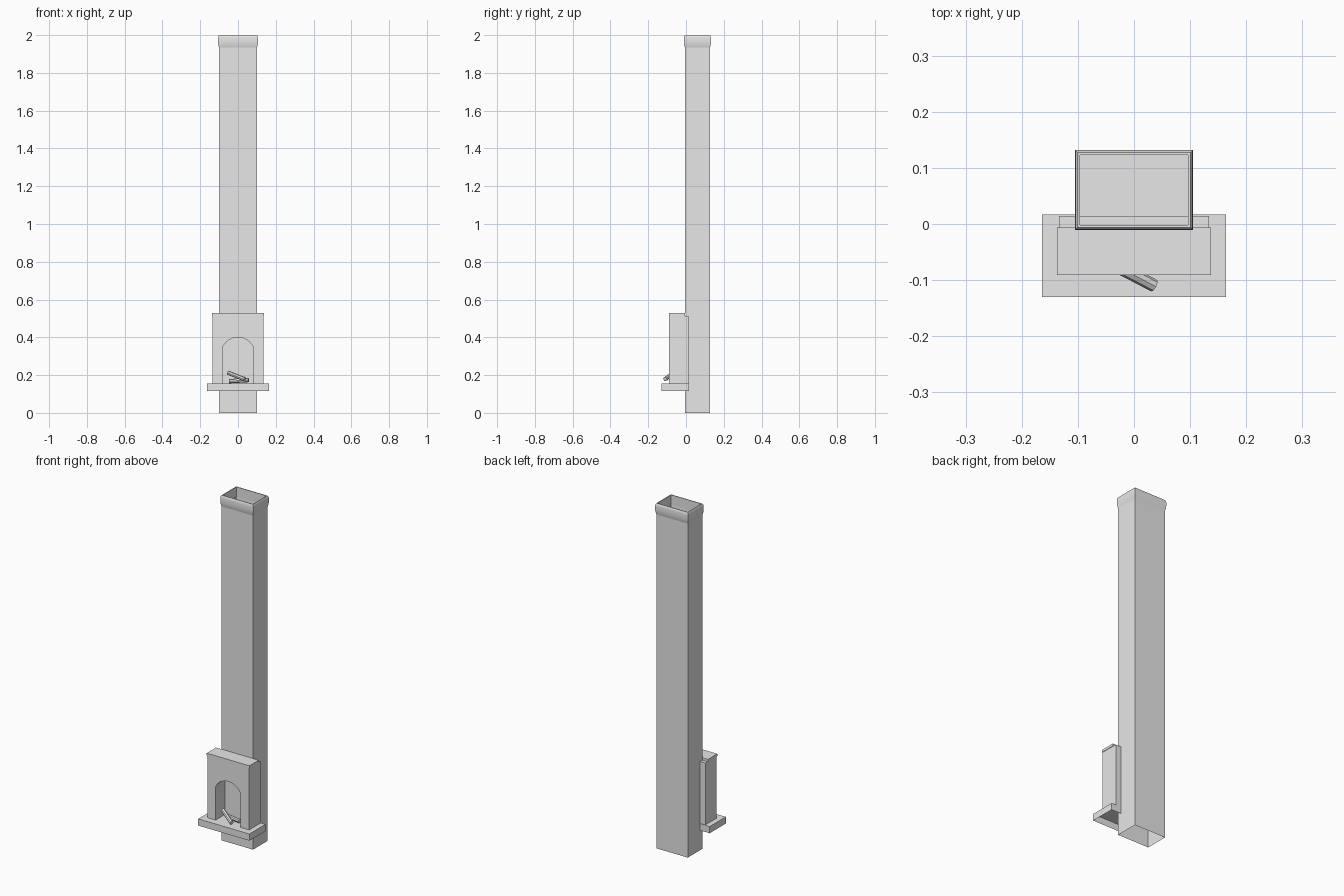
import bpy, bmesh, math
from mathutils import Vector

if "Cube" in bpy.data.objects:
    bpy.data.objects.remove(bpy.data.objects["Cube"])

stone = bpy.data.materials.new("plain_grey")
stone.diffuse_color = (0.8, 0.8, 0.8, 1)
stone.use_nodes = True
stone.node_tree.nodes["Principled BSDF"].inputs["Base Color"].default_value = stone.diffuse_color


def finish(name, bm, smooth=False):
    bmesh.ops.recalc_face_normals(bm, faces=bm.faces[:])
    mesh = bpy.data.meshes.new(name)
    bm.to_mesh(mesh)
    bm.free()
    mesh.materials.append(stone)
    obj = bpy.data.objects.new(name, mesh)
    bpy.context.collection.objects.link(obj)
    if smooth:
        bpy.context.view_layer.objects.active = obj
        obj.select_set(True)
        bpy.ops.object.shade_smooth_by_angle(angle=math.radians(35))
        obj.select_set(False)
    return obj


def box(name, x, y0, y1, z0, z1, open_bottom=False):
    bm = bmesh.new()
    bmesh.ops.create_cube(bm, size=1)
    for v in bm.verts:
        v.co = (v.co.x * 2 * x, y1 if v.co.y > 0 else y0, z1 if v.co.z > 0 else z0)
    if open_bottom:
        low = [f for f in bm.faces if all(v.co.z < z0 + 1e-5 for v in f.verts)]
        bmesh.ops.delete(bm, geom=low, context='FACES_ONLY')
    return finish(name, bm)


# Flue rectangle, shared by the shaft and its lip
FX, FY0, FY1 = 0.1005, -0.006, 0.127


def rings(name, profile, smooth=False):
    """Loft rectangles given as (offset from flue, height)."""
    bm = bmesh.new()
    last = None
    for d, z in profile:
        ring = [bm.verts.new(p) for p in (
            (-FX - d, FY0 - d, z), (FX + d, FY0 - d, z),
            (FX + d, FY1 + d, z), (-FX - d, FY1 + d, z))]
        if last:
            for i in range(4):
                j = (i + 1) % 4
                bm.faces.new((last[i], last[j], ring[j], ring[i]))
        last = ring
    return finish(name, bm, smooth)


# Tall open shaft, rounded lip and floor inside the flue
rings("chimney_shaft", [(0, 0), (0, 1.935)])
rings("chimney_lip", [(0, 1.935), (0.004, 1.95), (0.005, 1.965), (0.005, 1.985),
                      (0.0035, 1.995), (0, 2.0), (-0.004, 2.0), (-0.004, 1.94)], True)
box("flue_floor", FX, FY0, FY1, 0.155, 0.157)

# Hearth slab, hollow underneath
box("hearth", 0.164, -0.13, 0.017, 0.116, 0.155, open_bottom=True)

# Fireplace surround: outline with an arched opening, extruded backwards
W, TOP, BASE = 0.134, 0.514, 0.155
half, spring, rise = 0.08, 0.35, 0.05
radius = (half ** 2 + rise ** 2) / (2 * rise)
sweep = math.asin(half / radius)
outline = [(-half, BASE), (-W, BASE), (-W, TOP), (W, TOP), (W, BASE), (half, BASE)]
for i in range(13):
    a = sweep * (1 - i / 6)
    outline.append((radius * math.sin(a), spring + rise - radius + radius * math.cos(a)))
bm = bmesh.new()
face = bm.faces.new([bm.verts.new((x, -0.09, z)) for x, z in outline])
ext = bmesh.ops.extrude_face_region(bm, geom=[face], use_keep_orig=True)
for v in ext["geom"]:
    if isinstance(v, bmesh.types.BMVert):
        v.co.y = 0.014
finish("fireplace_surround", bm, True)

# Mantel shelf
box("mantel", 0.137, -0.091, -0.006, 0.514, 0.528)


# Logs
def log(name, a, b, r):
    a, b = Vector(a), Vector(b)
    bm = bmesh.new()
    bmesh.ops.create_cone(bm, cap_ends=True, segments=8, radius1=r, radius2=r,
                          depth=(b - a).length)
    rot = (b - a).to_track_quat('Z', 'Y')
    for v in bm.verts:
        v.co = rot @ v.co + (a + b) / 2
    finish(name, bm, True)


log("front_log", (-0.052, -0.064, 0.213), (0.036, -0.110, 0.178), 0.0115)
log("back_log", (-0.045, -0.035, 0.168), (0.056, -0.062, 0.174), 0.0115)
